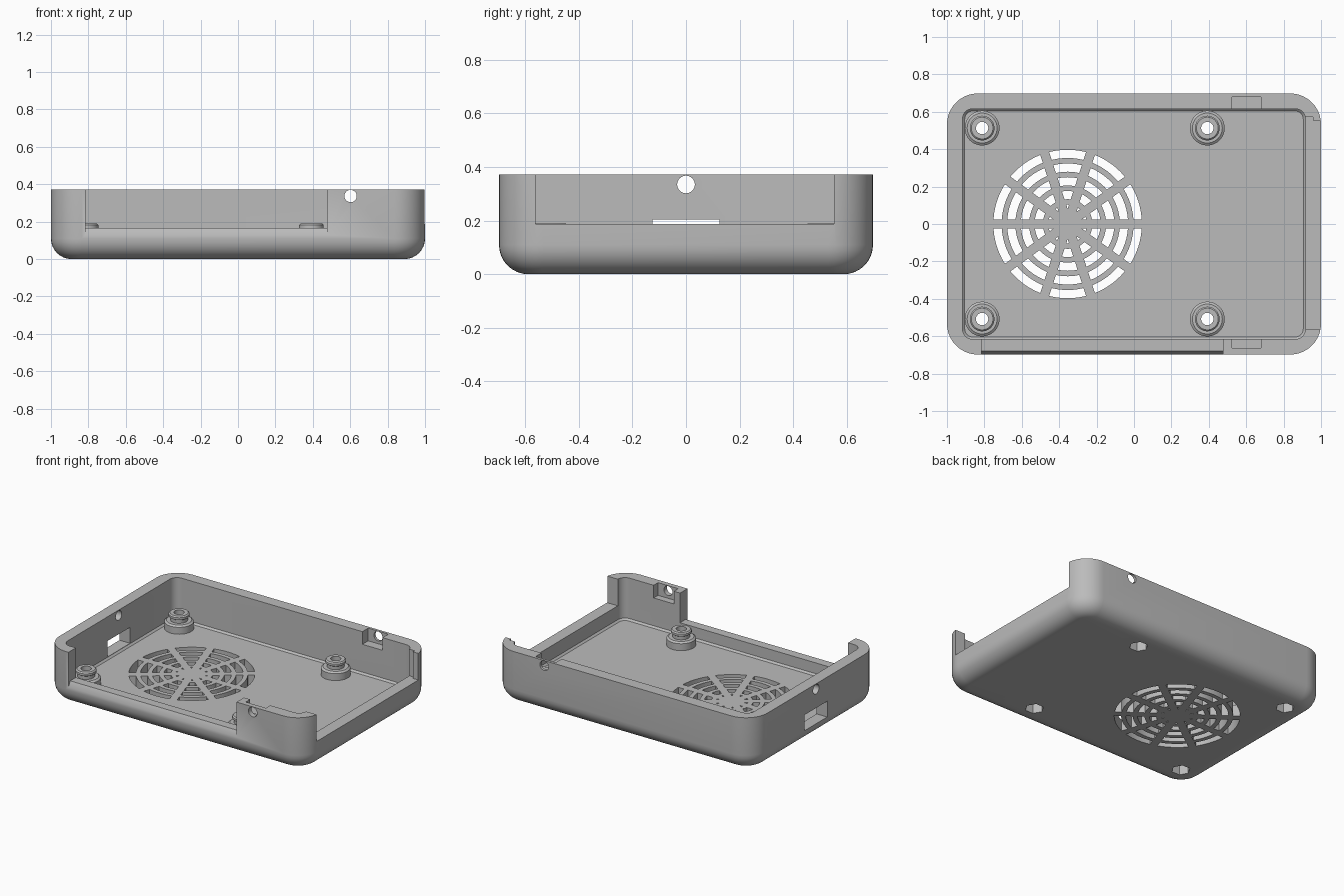
import bpy, bmesh, math
from mathutils import Matrix

if "Cube" in bpy.data.objects:
    bpy.data.objects.remove(bpy.data.objects["Cube"])

grey = bpy.data.materials.new("light grey plastic")
grey.diffuse_color = (0.5, 0.5, 0.5, 1)
grey.use_nodes = True
grey.node_tree.nodes["Principled BSDF"].inputs["Base Color"].default_value = grey.diffuse_color


def make(name, bm):
    bmesh.ops.recalc_face_normals(bm, faces=bm.faces)
    me = bpy.data.meshes.new(name)
    bm.to_mesh(me)
    bm.free()
    ob = bpy.data.objects.new(name, me)
    bpy.context.collection.objects.link(ob)
    me.materials.append(grey)
    return ob


def loft(bm, rings):
    """Bridge equal-length rings and cap both ends."""
    loops = [[bm.verts.new(p) for p in r] for r in rings]
    n = len(loops[0])
    for a, b in zip(loops, loops[1:]):
        for i in range(n):
            j = (i + 1) % n
            bm.faces.new((a[i], a[j], b[j], b[i]))
    bm.faces.new(loops[0][::-1])
    bm.faces.new(loops[-1])


def rounded(hx, hy, r, z, steps=10):
    pts = []
    for k, (sx, sy) in enumerate([(1, 1), (-1, 1), (-1, -1), (1, -1)]):
        for i in range(steps + 1):
            a = math.pi / 2 * (k + i / steps)
            pts.append((sx * (hx - r) + r * math.cos(a),
                        sy * (hy - r) + r * math.sin(a), z))
    return pts


def circle(x, y, r, z, n=40, turn=0.0):
    return [(x + r * math.cos(turn + 2 * math.pi * i / n),
             y + r * math.sin(turn + 2 * math.pi * i / n), z) for i in range(n)]


def box(name, x0, x1, y0, y1, z0, z1):
    bm = bmesh.new()
    loft(bm, [[(x0, y0, z), (x1, y0, z), (x1, y1, z), (x0, y1, z)] for z in (z0, z1)])
    return make(name, bm)


def combine(body, tool, op='DIFFERENCE'):
    tool.hide_render = True
    m = body.modifiers.new("cut", 'BOOLEAN')
    m.operation, m.object, m.solver = op, tool, 'EXACT'
    bpy.context.view_layer.objects.active = body
    bpy.ops.object.modifier_apply(modifier=m.name)
    bpy.data.objects.remove(tool)


# Tray: filleted outside, hollow inside
H, FLOOR, FIL = 0.373, 0.08, 0.11
rings = []
for i in range(9):
    a = math.pi / 2 * i / 8
    d = FIL * (1 - math.sin(a))
    rings.append(rounded(1 - d, 0.698 - d, 0.165 - d, FIL * (1 - math.cos(a))))
rings += [rounded(1, 0.698, 0.165, H), rounded(0.917, 0.616, 0.055, H),
          rounded(0.917, 0.616, 0.055, FLOOR + 0.012),
          rounded(0.905, 0.604, 0.043, FLOOR)]
bm = bmesh.new()
loft(bm, rings)
body = make("case_bottom", bm)

# Screw posts: stepped, with neck and flange
spots = [(x, y) for x in (-0.812, 0.392) for y in (-0.508, 0.513)]
profile = [(0.093, 0.05), (0.093, 0.128), (0.08, 0.138), (0.055, 0.138),
           (0.055, 0.16), (0.066, 0.167), (0.066, 0.182), (0.058, 0.19)]
bm = bmesh.new()
for x, y in spots:
    loft(bm, [circle(x, y, r, z) for r, z in profile])
combine(body, make("posts", bm), 'UNION')

# Screw holes and hexagonal nut pockets underneath
for name, r, n, z0, z1 in (("screw_holes", 0.033, 32, 0.02, 0.3),
                           ("nut_pockets", 0.06, 6, -0.1, 0.105)):
    bm = bmesh.new()
    for x, y in spots:
        loft(bm, [circle(x, y, r, z, n) for z in (z0, z1)])
    combine(body, make(name, bm))

# Fan grille: ten sectors of ring slots between parallel-sided spokes
bm = bmesh.new()
CX, SPOKE = -0.355, 0.025
for s in range(10):
    mid = math.radians(18 + 36 * s)
    for k in range(5):
        ro = 0.397 - 0.0735 * k
        ri = ro - 0.044
        pts = []
        for r, sign in ((ro, 1), (ri, -1)):
            half = math.radians(18) - math.asin(SPOKE / r)
            if half <= 0:      # wedge tip of the innermost slot
                r, half = SPOKE / math.sin(math.radians(18)), 0
            steps = 6 if half else 0
            for i in range(steps + 1):
                a = mid + sign * half * ((2 * i / steps - 1) if steps else 0)
                pts.append((CX + r * math.cos(a), r * math.sin(a)))
        loft(bm, [[(x, y, z) for x, y in pts] for z in (-0.05, 0.13)])
combine(body, make("grille_slots", bm))

# Front opening with sloped outer sill
sill = [(-0.58, 0.167), (-0.678, 0.167), (-0.72, 0.09), (-0.8, 0.09),
        (-0.8, 0.5), (-0.58, 0.5)]
bm = bmesh.new()
loft(bm, [[(x, y, z) for y, z in sill] for x in (-0.815, 0.477)])
combine(body, make("front_opening", bm))

# Right opening with a small inner rabbet
combine(body, box("right_opening", 0.88, 1.1, -0.561, 0.553, 0.188, 0.5))
combine(body, box("right_rabbet", 0.88, 0.958, -0.561, 0.572, 0.188, 0.5))

# Pockets at the top of the front and back walls
combine(body, box("back_pocket", 0.525, 0.68, 0.58, 0.68, 0.285, 0.5))
combine(body, box("front_pocket", 0.525, 0.68, -0.664, -0.58, 0.285, 0.5))

# Cable slot in the left wall
combine(body, box("left_slot", -1.1, -0.85, -0.125, 0.125, 0.094, 0.205))

# Round holes through the walls
bm = bmesh.new()
loft(bm, [circle(0, 0, 0.033, z, 32) for z in (-1, 1)])
bmesh.ops.transform(bm, verts=bm.verts, matrix=Matrix.Translation((0.602, 0, 0.337))
                    @ Matrix.Rotation(math.pi / 2, 4, 'X'))
combine(body, make("side_holes", bm))
bm = bmesh.new()
loft(bm, [circle(0, 0, 0.033, z, 32) for z in (-0.15, 0.15)])
bmesh.ops.transform(bm, verts=bm.verts, matrix=Matrix.Translation((-0.96, 0, 0.335))
                    @ Matrix.Rotation(math.pi / 2, 4, 'Y'))
combine(body, make("left_hole", bm))

# Smooth curved faces, keep edges sharp
bpy.ops.object.select_all(action='DESELECT')
body.select_set(True)
bpy.context.view_layer.objects.active = body
bpy.ops.object.shade_smooth_by_angle(angle=math.radians(30))
